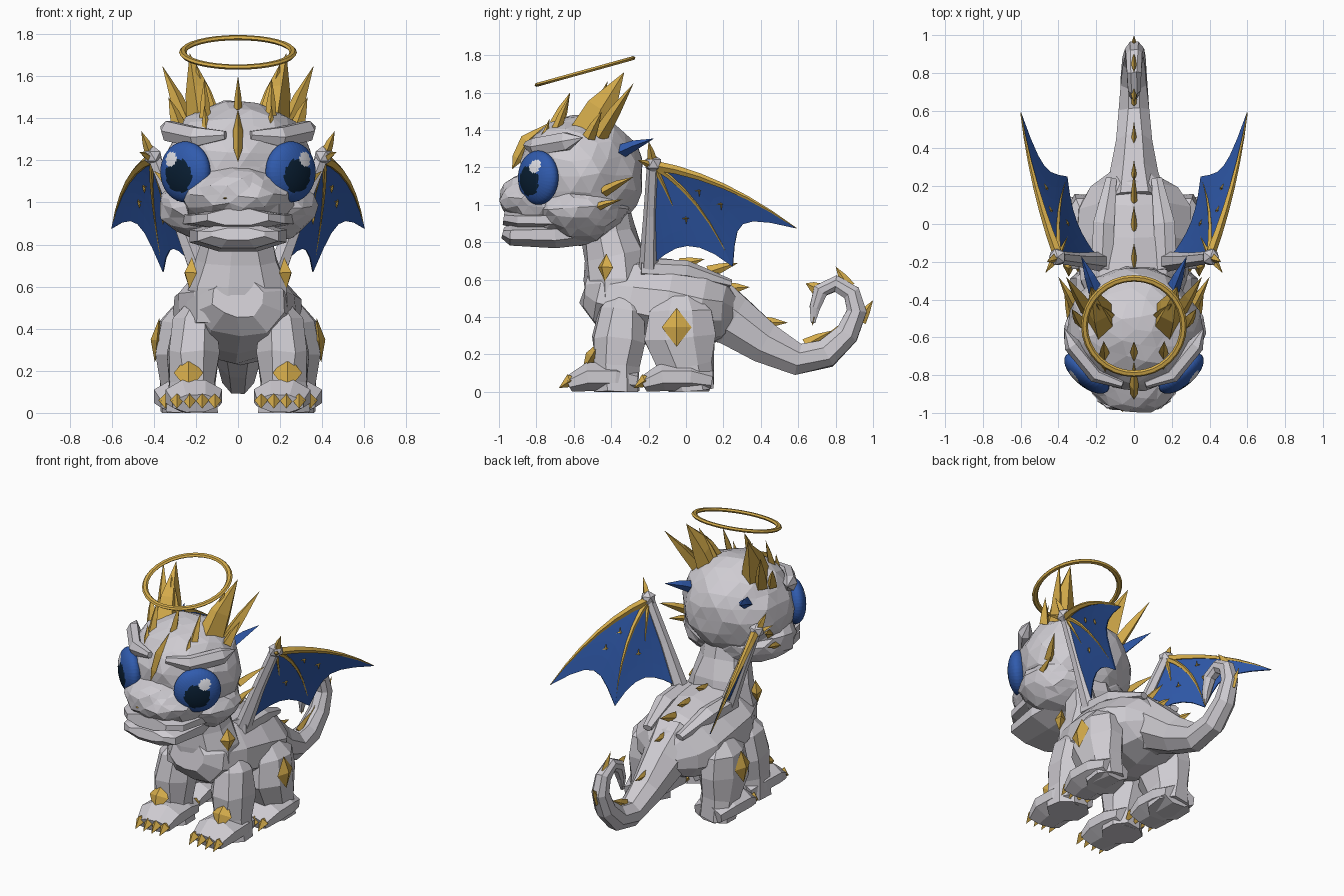
import bpy, bmesh, math, random
from mathutils import Vector as V, Matrix

if "Cube" in bpy.data.objects:
    bpy.data.objects.remove(bpy.data.objects["Cube"])
random.seed(4)

def mat(name, c):
    m = bpy.data.materials.new(name)
    m.diffuse_color = (*c, 1)
    m.use_nodes = True
    m.node_tree.nodes["Principled BSDF"].inputs["Base Color"].default_value = m.diffuse_color
    return m
GREY = mat("pale grey hide", (0.62, 0.60, 0.64))
GOLD = mat("gold", (0.66, 0.41, 0.07))
BLUE = mat("royal blue", (0.03, 0.105, 0.42))
DARK = mat("dark pupil", (0.003, 0.014, 0.035))
WHITE = mat("eye highlight", (0.75, 0.75, 0.8))

def finish(name, bm, mats, mirror=False):
    for v in bm.verts:
        v.co.z = max(v.co.z, 0)
    bmesh.ops.remove_doubles(bm, verts=bm.verts, dist=1e-4)
    if mirror:
        d = bmesh.ops.duplicate(bm, geom=bm.verts[:] + bm.edges[:] + bm.faces[:])
        for g in d["geom"]:
            if isinstance(g, bmesh.types.BMVert):
                g.co.x *= -1
    bmesh.ops.recalc_face_normals(bm, faces=bm.faces)
    me = bpy.data.meshes.new(name)
    bm.to_mesh(me)
    bm.free()
    for m in mats:
        me.materials.append(m)
    ob = bpy.data.objects.new(name, me)
    bpy.context.collection.objects.link(ob)
    return ob

def tube(name, m, secs, sides=8, mirror=False, ref=(1, 0, 0), jit=0.0):
    """Loft elliptical rings (x, y, z, r_side, r_other) along a path."""
    bm = bmesh.new()
    pts = [V(s[:3]) for s in secs]
    rings = []
    off = 0.5 if sides > 5 else 0
    for i, s in enumerate(secs):
        t = (pts[min(i + 1, len(pts) - 1)] - pts[max(i - 1, 0)]).normalized()
        a = V(ref)
        a = (a - t * a.dot(t)).normalized()
        b = t.cross(a)
        k = 1 + 0.5 * (1 / math.cos(math.pi / sides) - 1) if off else 1
        ring = []
        for j in range(sides):
            an = 2 * math.pi * (j + off) / sides
            p = pts[i] + k * (a * math.cos(an) * s[3] + b * math.sin(an) * s[4])
            p += V([random.uniform(-jit, jit) for _ in range(3)])
            ring.append(bm.verts.new(p))
        rings.append(ring)
    for r, q in zip(rings, rings[1:]):
        for j in range(sides):
            n = (j + 1) % sides
            bm.faces.new((r[j], r[n], q[n], q[j]))
    bm.faces.new(rings[0])
    bm.faces.new(rings[-1])
    return finish(name, bm, [m], mirror)

def spike(name, a, b, r, m=GOLD, mirror=True, r2=None, sides=4):
    r2 = r2 or r
    mid = V(a).lerp(V(b), 0.45) + V((0, 0, 0.12 * r))
    return tube(name, m, [(*a, r, r2), (*mid, r * .68, r2 * .68), (*b, 0, 0)], sides, mirror)

def plate(name, c, n, w, h, d, ref, mirror=True):
    """Faceted diamond scale facing along n."""
    c, n = V(c), V(n).normalized()
    return tube(name, GOLD, [(*(c - n * d), 0, 0), (*c, w, h), (*(c + n * d), 0, 0)], 4, mirror, ref)

def blob(name, c, r, sub=3, jit=0.012, mirror=False):
    bm = bmesh.new()
    bmesh.ops.create_icosphere(bm, subdivisions=sub, radius=1)
    for v in bm.verts:
        v.co = V([c[i] + v.co[i] * r[i] + random.uniform(-jit, jit) for i in range(3)])
    return finish(name, bm, [GREY], mirror)

# Head: skull, cheeks, muzzle, jaw, brows
blob("skull", (0, -.56, 1.16), (.355, .33, .325))
blob("cheeks", (0, -.57, .98), (.375, .27, .19))
blob("muzzle", (0, -.72, 1.03), (.27, .28, .165))
tube("jaw", GREY, [(0, -.98, .85, .13, .03), (0, -.94, .84, .2, .06), (0, -.7, .84, .24, .075),
                   (0, -.48, .87, .2, .08)], 8)
tube("upper_lip", GREY, [(0, -.975, .93, .15, .04), (0, -.9, .92, .23, .05), (0, -.6, .92, .3, .06)], 8)
tube("brow", GREY, [(.06, -.85, 1.32, .02, .02), (.2, -.8, 1.31, .05, .04), (.33, -.64, 1.34, .05, .04),
                    (.37, -.55, 1.36, 0, 0)], 6, True, (0, 0, 1))

# Eyes: flattened balls, pupil and highlight picked by position on the disc
bm = bmesh.new()
bmesh.ops.create_uvsphere(bm, u_segments=40, v_segments=36, radius=1)
for f in bm.faces:
    c = f.calc_center_median()
    if c.z > 0:
        if math.hypot(c.x - .27, c.y - .42) < .25:
            f.material_index = 2
        elif math.hypot(c.x + .05, c.y + .12) < .55:
            f.material_index = 1
n, t = V((.65, -.76, 0)), V((.76, .65, 0))
for v in bm.verts:
    v.co = V((.25, -.79, 1.145)) + t * v.co.x * .145 + V((0, 0, v.co.y * .145)) + n * v.co.z * .07
finish("eye", bm, [BLUE, DARK, WHITE], True)

# Horns, crest, head spikes
tube("main_horn", GOLD, [(.16, -.52, 1.36, .085, .12), (.19, -.45, 1.52, .06, .085), (.23, -.33, 1.71, 0, 0)],
     5, True)
spike("inner_horn", (.13, -.5, 1.4), (.2, -.42, 1.66), .05)
spike("outer_horn", (.24, -.46, 1.37), (.36, -.28, 1.65), .045)
spike("side_horn", (.28, -.52, 1.36), (.33, -.45, 1.5), .035)
spike("front_horn", (.155, -.7, 1.38), (.16, -.62, 1.59), .03)
spike("brow_spike", (.15, -.77, 1.31), (.16, -.73, 1.46), .025)
spike("centre_spike", (0, -.69, 1.43), (0, -.62, 1.6), .022, mirror=False, r2=.04)
tube("nose_crest", GOLD, [(0, -.93, 1.19, 0, 0), (0, -.9, 1.25, .02, .03), (0, -.85, 1.34, .024, .04),
                          (0, -.73, 1.44, 0, 0)], 4)
spike("ear_spike", (.2, -.36, 1.28), (.28, -.17, 1.355), .04, BLUE)
spike("cheek_spike", (.31, -.44, 1.07), (.4, -.28, 1.15), .03)
spike("low_cheek_spike", (.33, -.5, .98), (.37, -.34, 1.03), .025)
plate("nostril", (.06, -.985, 1.02), (0, -1, 0), .012, .006, .01, (1, 0, 0))

# Halo, tilted up at the back
bm = bmesh.new()
N = 32
rows = [[bm.verts.new(V(((.262 + .018 * math.cos(k)) * math.cos(u), (.262 + .018 * math.cos(k)) * math.sin(u),
         .012 * math.sin(k)))) for k in [j * math.pi / 3 for j in range(6)]]
        for u in [i * 2 * math.pi / N for i in range(N)]]
for i in range(N):
    for j in range(6):
        bm.faces.new((rows[i][j], rows[(i + 1) % N][j], rows[(i + 1) % N][(j + 1) % 6], rows[i][(j + 1) % 6]))
bmesh.ops.transform(bm, verts=bm.verts, matrix=Matrix.Translation((0, -.54, 1.713)) @ Matrix.Rotation(math.radians(15.5), 4, 'X'))
finish("halo", bm, [GOLD])

# Neck, body, tail
tube("neck", GREY, [(0, -.38, .42, .24, .14), (0, -.37, .6, .235, .17), (0, -.385, .73, .195, .16),
                    (0, -.42, .85, .16, .14), (0, -.44, .98, .15, .14)], 9, jit=.008)
tube("body", GREY, [(0, -.54, .55, .12, .1), (0, -.46, .53, .22, .17), (0, -.3, .5, .28, .22),
                    (0, -.1, .47, .31, .23), (0, .08, .44, .31, .21), (0, .2, .43, .23, .16),
                    (0, .27, .42, .12, .09)], 10, jit=.012)
tail = [(.08, .47, .2), (.25, .38, .145), (.42, .26, .112), (.6, .175, .088), (.75, .205, .078), (.86, .31, .066),
        (.91, .43, .056), (.885, .53, .05), (.8, .58, .045), (.72, .54, .04), (.69, .45, .028), (.68, .37, .01)]
tube("tail", GREY, [(0, y, z, r * .92, r) for y, z, r in tail], 8, jit=.004)
spike("tail_tip", (0, .685, .4), (0, .675, .355), .014, mirror=False)

# Back and tail spines: (base y, base z, tip y, tip z)
for y0, z0, y1, z1 in [(-.22, .7, -.1, .75), (-.03, .68, .1, .71), (.12, .64, .28, .69), (.22, .55, .34, .56),
                       (.4, .37, .545, .37), (.64, .25, .79, .33), (.76, .26, .82, .36),
                       (.93, .38, 1.0, .49), (.87, .56, .8, .67), (.7, .55, .64, .58)]:
    spike("back_spine", (0, y0, z0), (0, y1, z1), .018, mirror=False, r2=.035)

# Legs, feet and claws
tube("front_leg", GREY, [(.2, -.33, .51, .06, .07), (.205, -.34, .44, .11, .125), (.215, -.355, .28, .125, .145),
                         (.215, -.37, .14, .11, .125), (.215, -.37, 0, .13, .12)], 8, True, jit=.01)
tube("hind_leg", GREY, [(.24, -.03, .51, .06, .09), (.26, -.03, .43, .115, .165), (.265, -.03, .29, .13, .195),
                        (.265, 0, .14, .11, .15), (.255, .03, 0, .12, .13)], 8, True, jit=.01)
for part, x, y in (("front", .2, -.62), ("hind", .255, -.22)):
    tube(part + "_foot", GREY, [(x, y, .045, .115, .045), (x + .01, y + .1, .08, .14, .08),
                                (x + .01, y + .24, .08, .135, .08), (x, y + .35, .06, .11, .06)], 8, True)
    for k in (-.09, -.03, .03, .09):
        tube(part + "_claw", GOLD, [(x + k, y + .04, .065, .01, .01), (x + k, y, .06, .032, .036),
                                    (x + k, y - .06, .02, 0, 0)], 4, True)

# Gold scales on shins, thighs and shoulders
plate("shin_scale", (.235, -.505, .19), (0, -.85, .5), .07, .1, .035, (1, 0, 0))
plate("thigh_scale", (.385, -.05, .345), (1, 0, .1), .08, .105, .03, (0, 1, 0))
plate("shoulder_scale", (.225, -.43, .665), (.8, -.6, .1), .05, .075, .035, (.6, .8, 0))

# Wings: arm, fingers and scalloped membrane
W = V((.4, -.17, 1.21))
F1 = (W, V((.52, .2, 1.1)), V((.6, .59, .875)))
F2 = (W, V((.4, .06, 1.0)), V((.355, .25, .67)))
ARM = (W, V((.3, -.185, .95)), V((.2, -.17, .69)))

def on(c, t):
    return c[0] * (1 - t) * (1 - 2 * t) + c[1] * 4 * t * (1 - t) + c[2] * t * (2 * t - 1)

def skin(a, b, t, s, dip):
    t *= 1 - dip * 4 * s * (1 - s)
    return on(a, t).lerp(on(b, t), s)

for a, b, dip in ((F1, F2, .2), (F2, ARM, .16)):
    bm = bmesh.new()
    g = [[bm.verts.new(skin(a, b, i / 6, j / 6, dip)) for j in range(7)] for i in range(7)]
    for i in range(6):
        for j in range(6):
            bm.faces.new((g[i][j], g[i][j + 1], g[i + 1][j + 1], g[i + 1][j]))
    ob = finish("wing_membrane", bm, [BLUE], True)
    s = ob.modifiers.new("thickness", 'SOLIDIFY')
    s.thickness, s.offset = .006, 0

tube("wing_arm", GREY, [(.17, -.2, .64, .05, .05), (.29, -.19, .95, .035, .035), (.41, -.175, 1.24, .03, .03)], 6, True)
blob("wing_wrist", (.405, -.175, 1.22), (.05, .05, .05), 1, 0, True)
tube("wing_root", GREY, [(.17, -.24, .66, .06, .05), (.16, 0, .65, .06, .05), (.12, .24, .58, .03, .02)], 6, True)
for c, r in ((F1, .028), (F2, .02)):
    tube("wing_finger", GOLD, [(*on(c, i / 6), r * (1 - .92 * i / 6), r * (1 - .92 * i / 6)) for i in range(7)], 5, True)
inner = [skin(F2, ARM, .55 * i / 4, .5, 0) for i in range(5)]
tube("inner_finger", GOLD, [(*p, .018 * (1 - i / 4.2), .018 * (1 - i / 4.2)) for i, p in enumerate(inner)], 5, True)
spike("wrist_spike", (.42, -.18, 1.24), (.46, -.2, 1.34), .025)
spike("wrist_side_spike", (.42, -.19, 1.21), (.47, -.26, 1.24), .02)

# Small four-pointed stars on the membranes
for p in (skin(F1, F2, .6, .5, 0), skin(F2, ARM, .6, .35, 0), skin(F1, F2, .42, .6, 0)):
    for w, h in ((.028, .007), (.007, .032)):
        plate("wing_star", p, (1, -.25, .1), w, h, .012, (0, 1, 0))
